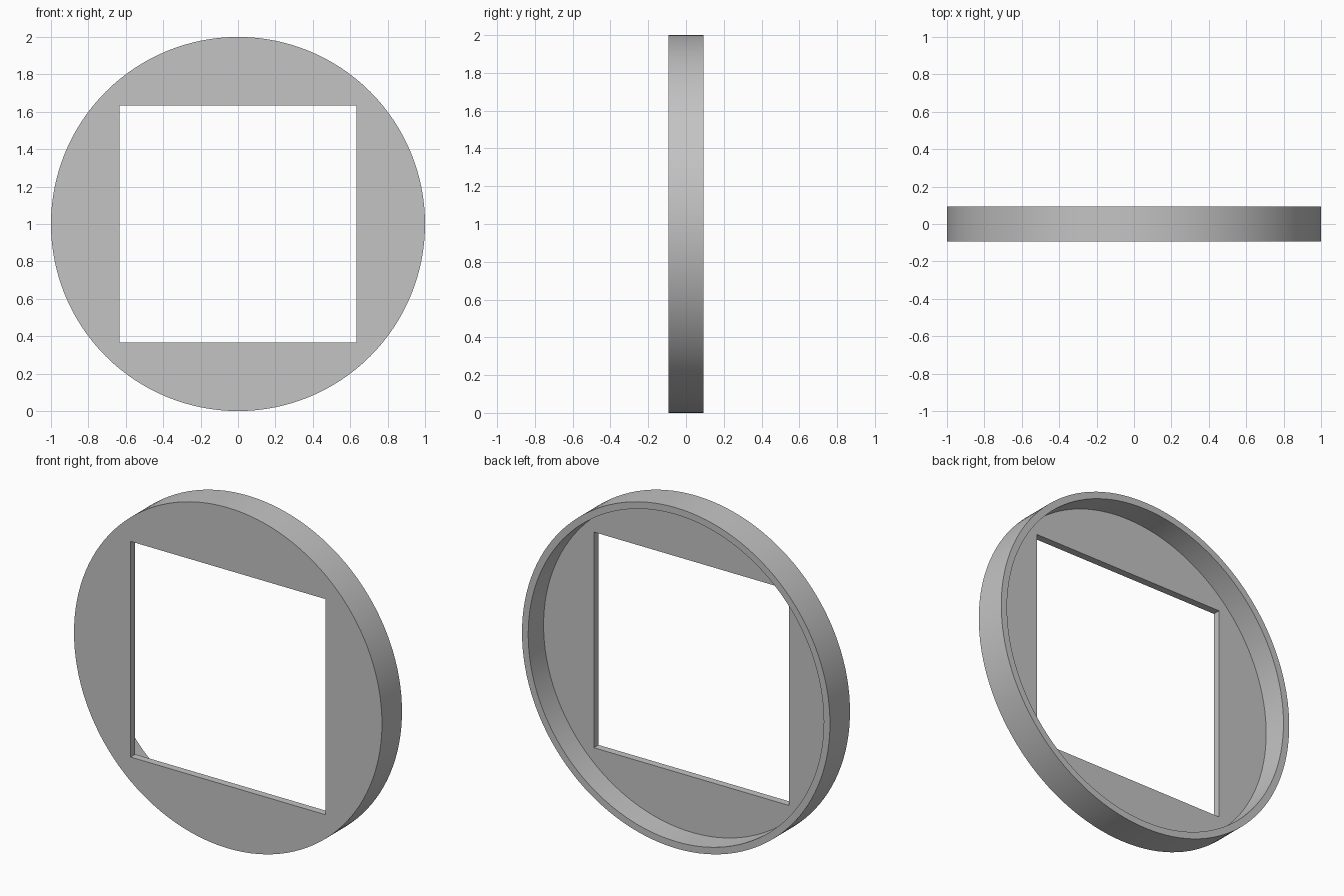
import bpy, bmesh, math

cube = bpy.data.objects.get("Cube")
if cube:
    bpy.data.objects.remove(cube, do_unlink=True)

SEGMENTS = 128            # multiple of 8, so the square corners fall on a step
RADIUS, INNER = 1.0, 0.96
HALF_OPENING = 0.633
FRONT, BACK = -0.093, 0.093
PLATE_BACK = FRONT + 0.043

grey = bpy.data.materials.new("plain grey")
grey.use_nodes = True
colour = (0.55, 0.55, 0.55, 1)
grey.diffuse_color = colour
grey.node_tree.nodes["Principled BSDF"].inputs["Base Color"].default_value = colour


def circle(radius):
    return lambda a: radius


def square(half):
    return lambda a: half / max(abs(math.cos(a)), abs(math.sin(a)))


# Closed cross-section: each corner is an outline and its depth
section = [
    (square(HALF_OPENING), FRONT),
    (circle(RADIUS), FRONT),
    (circle(RADIUS), BACK),
    (circle(INNER), BACK),
    (circle(INNER), PLATE_BACK),
    (square(HALF_OPENING), PLATE_BACK),
]

# Round frame with square opening and raised rim at the back
bm = bmesh.new()
loops = []
for outline, y in section:
    loop = []
    for i in range(SEGMENTS):
        a = math.tau * i / SEGMENTS
        r = outline(a)
        loop.append(bm.verts.new((r * math.cos(a), y, RADIUS + r * math.sin(a))))
    loops.append(loop)
for k, loop in enumerate(loops):
    following = loops[(k + 1) % len(loops)]
    for i in range(SEGMENTS):
        j = (i + 1) % SEGMENTS
        bm.faces.new((loop[i], following[i], following[j], loop[j]))
bmesh.ops.recalc_face_normals(bm, faces=bm.faces)

mesh = bpy.data.meshes.new("round_frame")
bm.to_mesh(mesh)
bm.free()
mesh.materials.append(grey)
frame = bpy.data.objects.new("round_frame", mesh)
bpy.context.collection.objects.link(frame)

# Smooth rim, crisp edges
bpy.ops.object.select_all(action='DESELECT')
frame.select_set(True)
bpy.context.view_layer.objects.active = frame
bpy.ops.object.shade_smooth_by_angle(angle=math.radians(30))
